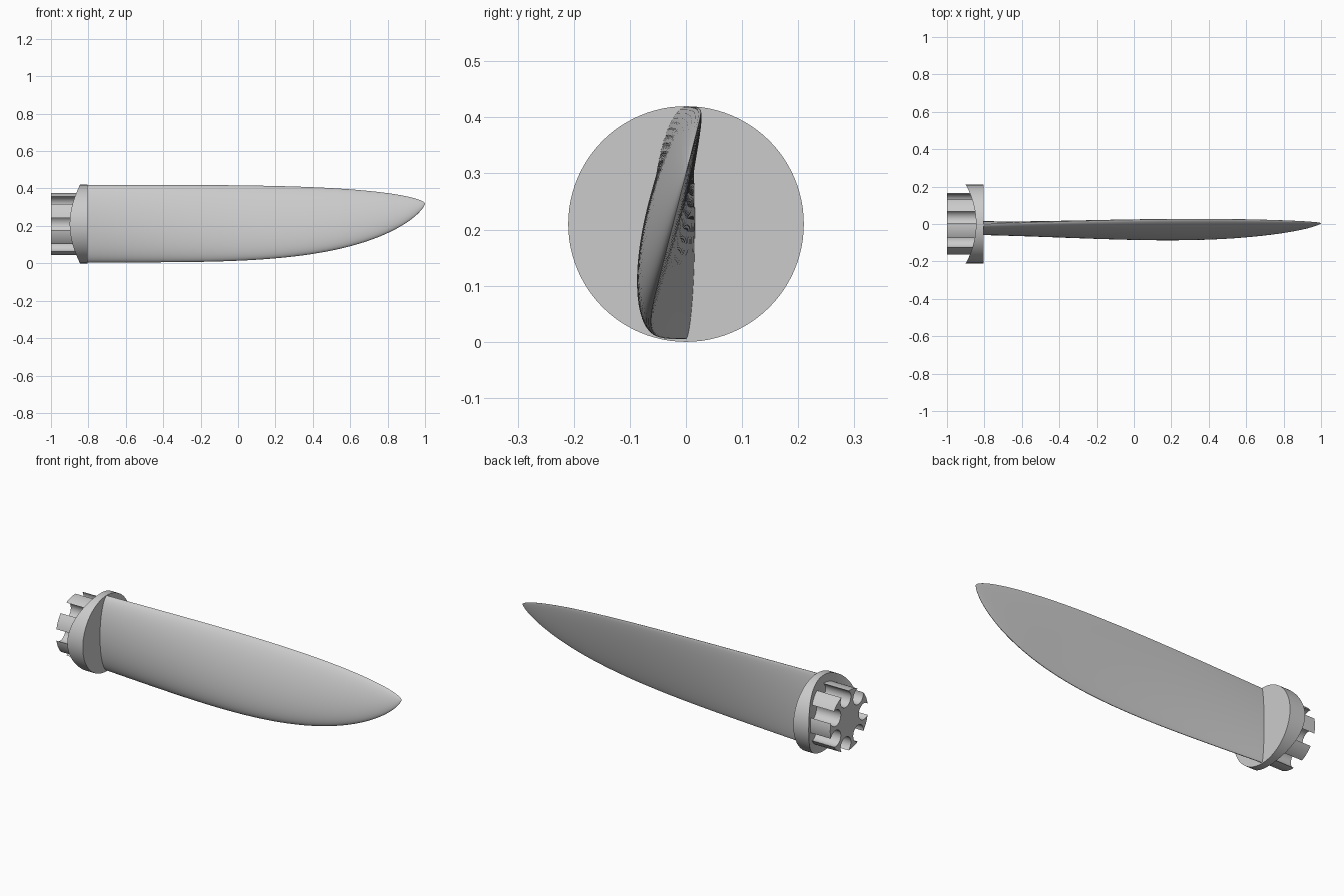
import bpy, bmesh, math
from math import sin, cos, pi

cube = bpy.data.objects.get("Cube")
if cube:
    bpy.data.objects.remove(cube, do_unlink=True)

grey = bpy.data.materials.new("plain_grey")
grey.use_nodes = True
colour = (0.6, 0.6, 0.6, 1)
grey.diffuse_color = colour
grey.node_tree.nodes["Principled BSDF"].inputs["Base Color"].default_value = colour

CENTRE = 0.21   # height of the hub axis
RADIUS = 0.21
ROOT = -0.805   # where the blade meets the hub
TIP = 1.0


def finish(name, bm):
    bmesh.ops.remove_doubles(bm, verts=bm.verts, dist=0.00001)
    bmesh.ops.recalc_face_normals(bm, faces=bm.faces)
    mesh = bpy.data.meshes.new(name)
    bm.to_mesh(mesh)
    bm.free()
    mesh.materials.append(grey)
    obj = bpy.data.objects.new(name, mesh)
    bpy.context.collection.objects.link(obj)
    bpy.ops.object.select_all(action='DESELECT')
    obj.select_set(True)
    bpy.context.view_layer.objects.active = obj
    bpy.ops.object.shade_smooth_by_angle(angle=math.radians(35))
    return obj


def bridge(bm, a, b):
    for i in range(len(a)):
        j = (i + 1) % len(a)
        bm.faces.new((a[i], a[j], b[j], b[i]))


# Hub: round plate whose back is hollowed to sit on a cylinder
def make_hub(half=48, hollow=0.43, back=-0.845):
    bm = bmesh.new()
    ring = [(RADIUS * cos(pi * i / half), RADIUS * sin(pi * i / half))
            for i in range(2 * half)]
    front = [bm.verts.new((ROOT, y, CENTRE + z)) for y, z in ring]
    rear = [bm.verts.new((back - hollow + math.sqrt(hollow**2 - y**2), y, CENTRE + z))
            for y, z in ring]
    bridge(bm, front, rear)
    bm.faces.new(front)
    for i in range(half):
        corners = [rear[i], rear[i + 1], rear[-i - 1], rear[-i]]
        bm.faces.new(list(dict.fromkeys(corners)))
    return finish("hub_plate", bm)


# Spline: seven flared teeth left between round notches
def make_spline(teeth=7, outer=0.165, notch_at=0.13, notch=0.045):
    bm = bmesh.new()
    opening = math.acos((outer**2 + notch_at**2 - notch**2) / (2 * outer * notch_at))
    start = math.atan2(outer * sin(opening), outer * cos(opening) - notch_at)
    pitch = 2 * pi / teeth
    profile = []
    for k in range(teeth):
        a = pi + k * pitch
        for i in range(21):
            p = -start - (2 * pi - 2 * start) * i / 20
            u, v = notch_at + notch * cos(p), notch * sin(p)
            profile.append((u * cos(a) - v * sin(a), u * sin(a) + v * cos(a)))
        for i in range(1, 8):
            t = a + opening + (pitch - 2 * opening) * i / 8
            profile.append((outer * cos(t), outer * sin(t)))
    ends = [[bm.verts.new((x, y, CENTRE + z)) for y, z in profile]
            for x in (-1.0, -0.83)]
    bridge(bm, *ends)
    for end in ends:
        bm.faces.new(end)
    return finish("toothed_spline", bm)


# Blade: lens sections that twist and taper towards the tip
def make_blade(stations=64, chord_steps=28, pivot=0.30, tip_z=0.32):
    bm = bmesh.new()
    rings = []
    for i in range(stations):
        s = sin(pi / 2 * i / stations)
        x = ROOT + (TIP - ROOT) * s
        top = tip_z + 0.099 * (1 - s**4)**0.6
        bottom = tip_z - 0.315 * (1 - s**4)**0.7
        lean = 0.255 * sin(pi / 2 * min(1, s / 0.8))
        middle, half = (top + bottom) / 2, (top - bottom) / 2
        size = half / RADIUS
        ring = []
        for j in range(2 * chord_steps):
            a = pi * j / chord_steps
            z = middle + half * cos(a)
            thick = 0.060 if j < chord_steps else 0.016
            bulge = thick * size * abs(sin(a))**1.15
            side = -1 if j < chord_steps else 1
            ring.append(bm.verts.new((x, lean * (z - pivot) + side * bulge, z)))
        rings.append(ring)
    for a, b in zip(rings, rings[1:]):
        bridge(bm, a, b)
    bm.faces.new(rings[0])
    point = bm.verts.new((TIP, 0.005, tip_z))
    last = rings[-1]
    for j in range(len(last)):
        bm.faces.new((last[j], last[(j + 1) % len(last)], point))
    return finish("blade", bm)


make_hub()
make_spline()
make_blade()
